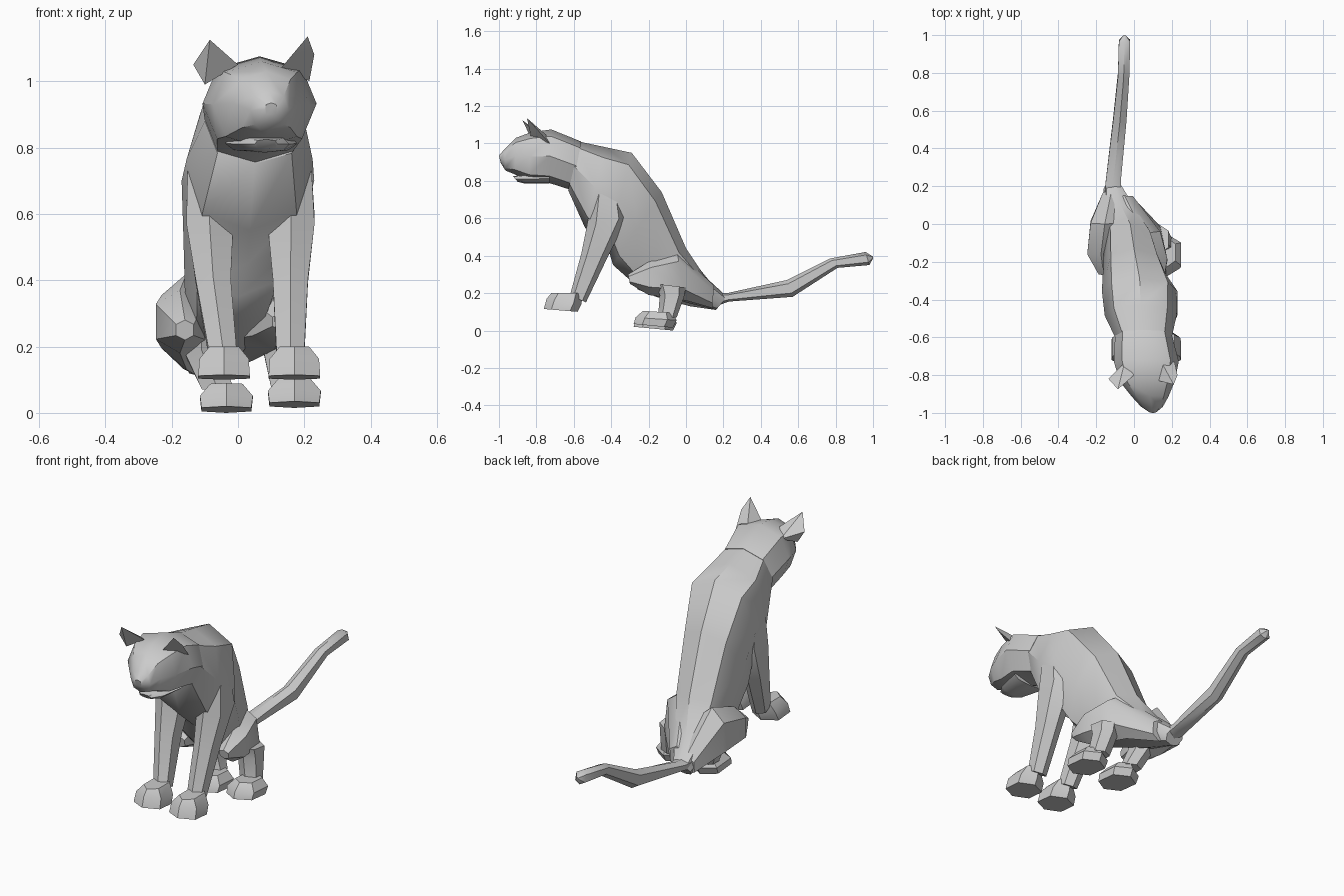
import bpy, bmesh, math


def finish(name, bm, angle):
    bmesh.ops.recalc_face_normals(bm, faces=bm.faces)
    mesh = bpy.data.meshes.new(name)
    bm.to_mesh(mesh)
    bm.free()
    ob = bpy.data.objects.new(name, mesh)
    bpy.context.collection.objects.link(ob)
    bpy.ops.object.select_all(action='DESELECT')
    ob.select_set(True)
    bpy.context.view_layer.objects.active = ob
    bpy.ops.object.shade_smooth_by_angle(angle=math.radians(angle))
    return ob


def loft(name, sections, sides=8, power=0.85, angle=40):
    """Skin rings; each ring = (x centre, (y, z) one end, (y, z) other end, half width)."""
    bm = bmesh.new()
    rings = []
    for xc, (y1, z1), (y2, z2), hw in sections:
        ring = []
        for i in range(sides):
            a = 2 * math.pi * i / sides
            c, s = (math.copysign(abs(v) ** power, v) for v in (math.cos(a), math.sin(a)))
            t = (1 - c) / 2
            ring.append(bm.verts.new((xc + hw * s, y1 + (y2 - y1) * t, z1 + (z2 - z1) * t)))
        rings.append(ring)
    for a, b in zip(rings, rings[1:]):
        for i in range(sides):
            j = (i + 1) % sides
            bm.faces.new((a[i], a[j], b[j], b[i]))
    bm.faces.new(rings[0])
    bm.faces.new(rings[-1])
    return finish(name, bm, angle)


def hull(name, points):
    bm = bmesh.new()
    for p in points:
        bm.verts.new(p)
    bmesh.ops.convex_hull(bm, input=bm.verts)
    return finish(name, bm, 25)


# Torso from neck down to the rump
loft("torso", [
    (0.05, (-0.57, 1.01), (-0.63, 0.75), 0.15),
    (0.035, (-0.43, 0.98), (-0.54, 0.55), 0.19),
    (0.03, (-0.29, 0.95), (-0.42, 0.45), 0.20),
    (0.00, (-0.13, 0.74), (-0.39, 0.35), 0.165),
    (-0.02, (0.00, 0.44), (-0.30, 0.27), 0.14),
    (-0.07, (0.10, 0.29), (0.00, 0.15), 0.10),
    (-0.11, (0.22, 0.18), (0.16, 0.11), 0.05)])

# Head, turned slightly to one side
loft("head", [
    (0.05, (-0.56, 1.01), (-0.61, 0.75), 0.15),
    (0.065, (-0.72, 1.075), (-0.735, 0.79), 0.172),
    (0.07, (-0.83, 1.06), (-0.84, 0.80), 0.145),
    (0.085, (-0.91, 1.03), (-0.915, 0.835), 0.098),
    (0.095, (-0.97, 0.97), (-0.965, 0.855), 0.058),
    (0.10, (-1.00, 0.935), (-0.99, 0.895), 0.02)])
loft("lower_jaw", [
    (0.07, (-0.73, 0.84), (-0.73, 0.785), 0.11),
    (0.08, (-0.86, 0.835), (-0.86, 0.785), 0.075),
    (0.085, (-0.925, 0.825), (-0.90, 0.795), 0.035)])

# Ears
hull("left_ear", [(-0.135, -0.82, 1.05), (-0.085, -0.875, 1.125), (0.0, -0.80, 1.05),
                  (-0.10, -0.81, 0.99), (-0.05, -0.735, 1.02)])
hull("right_ear", [(0.13, -0.83, 1.04), (0.21, -0.85, 1.135), (0.23, -0.80, 1.08),
                   (0.215, -0.73, 1.0), (0.15, -0.74, 1.04)])

# Front legs and paws
for side, xs, px in (("left", (-0.09, -0.085, -0.075, -0.045), -0.042),
                     ("right", (0.16, 0.16, 0.158, 0.158), 0.17)):
    loft(side + "_front_leg", [
        (xs[0], (-0.50, 0.73), (-0.34, 0.73), 0.07),
        (xs[1], (-0.53, 0.56), (-0.31, 0.61), 0.08),
        (xs[2], (-0.56, 0.41), (-0.42, 0.39), 0.06),
        (xs[3], (-0.62, 0.19), (-0.535, 0.15), 0.047)], sides=6)
    loft(side + "_front_paw", [
        (px, (-0.76, 0.115), (-0.58, 0.10), 0.088),
        (px, (-0.745, 0.17), (-0.56, 0.14), 0.084),
        (px, (-0.72, 0.20), (-0.55, 0.20), 0.05)], sides=6)

# Hind thighs
loft("left_thigh", [
    (-0.16, (-0.27, 0.28), (-0.26, 0.22), 0.03),
    (-0.175, (-0.16, 0.37), (-0.16, 0.18), 0.082),
    (-0.155, (0.00, 0.42), (0.02, 0.13), 0.085),
    (-0.12, (0.17, 0.21), (0.16, 0.11), 0.05)], sides=6)
loft("right_thigh", [
    (0.13, (-0.31, 0.30), (-0.30, 0.25), 0.03),
    (0.11, (-0.18, 0.38), (-0.20, 0.19), 0.075),
    (0.05, (-0.05, 0.43), (0.00, 0.16), 0.10),
    (-0.05, (0.15, 0.24), (0.14, 0.12), 0.05)], sides=6)

# Hind shanks and paws
for side, x0, x1, px, dz in (("left", -0.11, -0.06, -0.035, 0.0),
                             ("right", 0.13, 0.15, 0.17, 0.015)):
    loft(side + "_shank", [
        (x0, (-0.16, 0.25), (0.00, 0.23), 0.06),
        (x0, (-0.14, 0.19), (-0.01, 0.18), 0.06),
        (x1, (-0.15, 0.07), (-0.05, 0.07), 0.055)], sides=6)
    loft(side + "_hind_paw", [
        (px, (-0.28, 0.02 + dz), (-0.07, dz), 0.085),
        (px, (-0.27, 0.055 + dz), (-0.05, 0.04 + dz), 0.09),
        (px, (-0.23, 0.09 + dz), (-0.07, 0.08 + dz), 0.055)], sides=6)

# Tail
loft("tail", [
    (-0.11, (0.14, 0.20), (0.16, 0.13), 0.05),
    (-0.11, (0.22, 0.20), (0.23, 0.155), 0.045),
    (-0.075, (0.54, 0.27), (0.57, 0.18), 0.04),
    (-0.055, (0.77, 0.385), (0.81, 0.335), 0.034),
    (-0.05, (0.96, 0.42), (0.98, 0.35), 0.034),
    (-0.05, (1.00, 0.395), (1.00, 0.385), 0.006)], sides=6)
